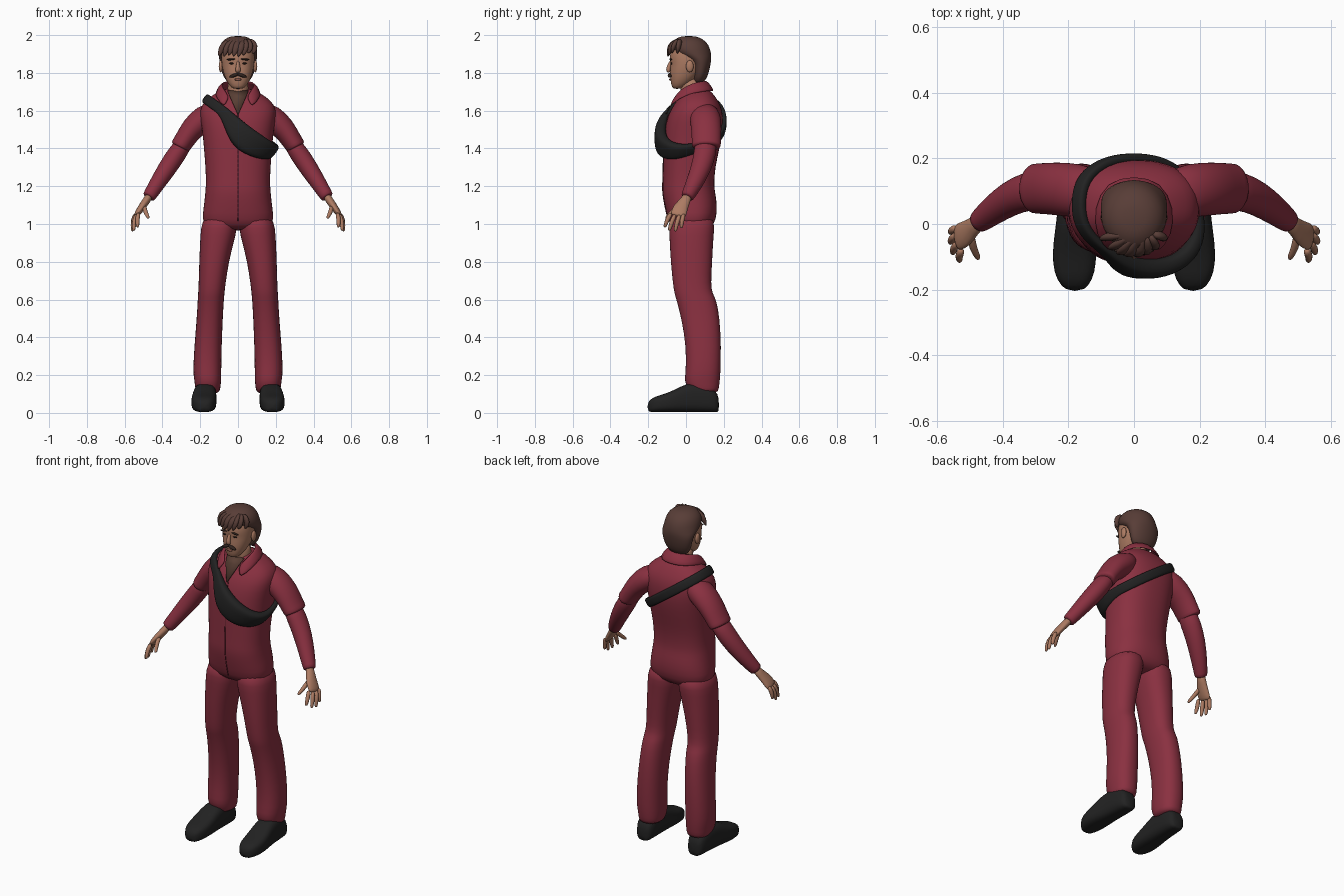
import bpy, bmesh, math, random
from mathutils import Vector as V, Matrix
from mathutils.bvhtree import BVHTree

random.seed(4)

def mat(name, r, g, b):
    m = bpy.data.materials.new(name)
    m.diffuse_color = (r, g, b, 1)
    return m

RED = mat("maroon_cloth", .255, .03, .052)
SEAM = mat("dark_maroon", .10, .012, .022)
SKIN = mat("skin", .42, .20, .125)
LIP = mat("lip", .30, .11, .08)
HAIR = mat("brown_hair", .098, .047, .038)
DARK = mat("dark_brown", .03, .017, .013)
SHIRT = mat("undershirt", .10, .05, .035)
BLACK = mat("black", .016, .016, .016)

def finish(name, bm, material, mirror=False, sub=1, solid=0):
    bmesh.ops.recalc_face_normals(bm, faces=bm.faces)
    me = bpy.data.meshes.new(name)
    bm.to_mesh(me)
    bm.free()
    me.materials.append(material)
    me.shade_smooth()
    ob = bpy.data.objects.new(name, me)
    bpy.context.collection.objects.link(ob)
    if mirror:
        ob.modifiers.new("mirror", 'MIRROR').use_clip = False
    if solid:
        s = ob.modifiers.new("thickness", 'SOLIDIFY')
        s.thickness, s.offset = solid, 0
    if sub:
        s = ob.modifiers.new("smooth", 'SUBSURF')
        s.levels = s.render_levels = sub
    return ob

def loft(name, rings, material, p=2.0, n=20, closed=False, **kw):
    """Skin superellipse rings given as (centre, half-axis u, half-axis v)."""
    bm = bmesh.new()
    loops = []
    for c, u, v in rings:
        loop = []
        for k in range(n):
            a = 2 * math.pi * (k + .5) / n
            ca, sa = math.cos(a), math.sin(a)
            loop.append(bm.verts.new(c + u * math.copysign(abs(ca) ** (2 / p), ca)
                                     + v * math.copysign(abs(sa) ** (2 / p), sa)))
        loops.append(loop)
    pairs = list(zip(loops, loops[1:])) + ([(loops[-1], loops[0])] if closed else [])
    for a, b in pairs:
        for k in range(n):
            bm.faces.new((a[k], a[(k + 1) % n], b[(k + 1) % n], b[k]))
    if not closed:
        bm.faces.new(loops[0])
        bm.faces.new(loops[-1])
    return finish(name, bm, material, **kw)

def stack(name, rows, material, **kw):
    """Rows: z, x min, x max, y front, y back."""
    return loft(name, [(V(((a + b) / 2, (f + k) / 2, z)), V(((b - a) / 2, 0, 0)),
                        V((0, (k - f) / 2, 0))) for z, a, b, f, k in rows], material, **kw)

def tube(name, rows, material, ref=(0, 1, 0), **kw):
    """Rows: centre point, half width, half width along ref."""
    pts = [V(r[0]) for r in rows]
    rings = []
    for i, (_, ru, rv) in enumerate(rows):
        t = (pts[min(i + 1, len(pts) - 1)] - pts[max(i - 1, 0)]).normalized()
        u = t.cross(V(ref)).normalized()
        rings.append((pts[i], u * ru, u.cross(t) * rv))
    return loft(name, rings, material, **kw)

def blob(name, loc, size, material, rot=0, mirror=False):
    bm = bmesh.new()
    bmesh.ops.create_uvsphere(bm, u_segments=16, v_segments=10, radius=1, matrix=
        Matrix.Translation(loc) @ Matrix.Rotation(rot, 4, 'Y') @ Matrix.Diagonal((*size, 1)))
    return finish(name, bm, material, mirror=mirror, sub=0)

def sheet(name, rows, material, **kw):
    """Grid of quads between rows of points."""
    bm = bmesh.new()
    g = [[bm.verts.new(q) for q in r] for r in rows]
    for a, b in zip(g, g[1:]):
        for k in range(len(a) - 1):
            bm.faces.new((a[k], a[k + 1], b[k + 1], b[k]))
    return finish(name, bm, material, **kw)

# torso of the coverall, hips to neck
torso = stack("torso", [(z, -x, x, f, b) for z, x, f, b in [
    (.965, .10, -.04, .10), (.99, .19, -.088, .15), (1.06, .187, -.105, .166),
    (1.13, .177, -.12, .162), (1.18, .173, -.126, .152), (1.22, .17, -.124, .15),
    (1.30, .173, -.122, .155), (1.40, .181, -.12, .178), (1.50, .19, -.115, .197),
    (1.58, .205, -.096, .197), (1.63, .195, -.066, .183), (1.665, .16, -.042, .162),
    (1.695, .115, -.025, .14), (1.72, .07, -.005, .11)]], RED, p=2.4, n=28)
bpy.context.view_layer.update()
bvh = BVHTree.FromObject(torso, bpy.context.evaluated_depsgraph_get())

# trouser legs
stack("trouser_leg", [
    (1.05, .01, .18, -.085, .15), (.98, .002, .198, -.092, .152), (.90, .022, .202, -.087, .144),
    (.80, .048, .206, -.082, .14), (.68, .066, .209, -.07, .132), (.63, .071, .212, -.062, .142),
    (.60, .074, .214, -.052, .162), (.50, .08, .219, -.025, .18), (.35, .086, .232, 0, .187),
    (.22, .088, .239, -.002, .184), (.17, .088, .232, -.01, .18), (.13, .093, .226, .008, .175),
    (.10, .098, .222, .025, .168)], RED, p=2.3, mirror=True)

# shoes, lofted heel to toe
loft("shoe", [(V((x, y, h / 2 + .004)), V((w, 0, 0)), V((0, 0, h / 2))) for y, x, w, h in [
    (.175, .17, .03, .07), (.16, .17, .052, .12), (.08, .172, .058, .16), (.0, .176, .062, .152),
    (-.06, .18, .067, .118), (-.12, .182, .067, .094), (-.17, .181, .056, .082),
    (-.205, .18, .028, .055)]], BLACK, p=3, mirror=True)

# short oversleeves and long undersleeves
tube("short_sleeve", [((.10, .09, 1.61), .05, .07), ((.175, .103, 1.563), .075, .085),
    ((.245, .108, 1.505), .062, .081), ((.285, .108, 1.44), .054, .078),
    ((.305, .108, 1.412), .054, .077), ((.308, .108, 1.405), .05, .073)], RED, mirror=True)
tube("forearm_sleeve", [((.27, .108, 1.45), .045, .06), ((.325, .1, 1.37), .052, .06),
    ((.375, .08, 1.295), .05, .054), ((.43, .042, 1.21), .042, .046),
    ((.468, .01, 1.15), .036, .036), ((.475, .005, 1.14), .034, .034)], RED, mirror=True)

# hands with four fingers and a thumb
tube("palm", [((.465, .012, 1.155), .022, .026), ((.488, -.006, 1.12), .021, .028),
    ((.512, -.03, 1.085), .02, .042), ((.535, -.04, 1.052), .016, .043),
    ((.541, -.044, 1.04), .01, .036)], SKIN, mirror=True, n=14)
for nm, a, b in [("index", (.525, -.077, 1.062), (.532, -.114, .982)),
                 ("middle", (.537, -.056, 1.054), (.553, -.09, .964)),
                 ("ring", (.543, -.032, 1.052), (.560, -.058, .96)),
                 ("little", (.542, -.01, 1.056), (.560, -.026, .978)),
                 ("thumb", (.497, -.03, 1.10), (.474, -.108, 1.03))]:
    a, b = V(a), V(b)
    m = a.lerp(b, .5) + V((.006, -.004, 0))
    tube(nm + "_finger", [(a, .0135, .0135), (m, .013, .013), (a.lerp(b, .88), .0105, .0105),
                          (b, .006, .006)], SKIN, n=8, mirror=True)

# collar, undershirt opening and front seam
half = [((.042, -.056, 1.672), (.072, -.092, 1.612)), ((.076, -.025, 1.715), (.118, -.035, 1.668)),
        ((.088, .03, 1.745), (.122, .05, 1.695)), ((.06, .085, 1.757), (.085, .13, 1.705))]
collar = half + [((0, .107, 1.758), (0, .15, 1.703))] + [
    tuple((-x, y, z) for x, y, z in pair) for pair in reversed(half)]
sheet("collar", [(t, V(t).lerp(V(b), .5) + V((0, 0, .008)), b) for t, b in collar], RED, solid=.012)
sheet("undershirt", [((-.055, -.02, 1.705), (.055, -.02, 1.705)),
    ((-.042, -.056, 1.672), (.042, -.056, 1.672)), ((-.002, -.105, 1.582), (.002, -.105, 1.582))],
    SHIRT, sub=0, solid=.006)
seam = []
for i in range(25):
    z = 1.58 - i * .0235
    hit = bvh.ray_cast(V((0, -1, z)), V((0, 1, 0)))[0]
    seam.append((hit + V((-.002, -.001, 0)), hit + V((.002, -.001, 0))))
sheet("front_seam", seam, SEAM, sub=0, solid=.003)

# chest bag and strap wrapped round the torso on a slanted loop
along, up, rings = V((.81, 0, -.586)), V((.586, 0, .81)), []
for k in range(56):
    a = 2 * math.pi * k / 56
    d = along * math.cos(a) + V((0, -1, 0)) * math.sin(a)
    bag = max(0, 1 - abs((math.degrees(a) + 180) % 360 - 180 - 62) / 78)
    bag = bag * bag * (3 - 2 * bag)
    c = V((0, .04, 1.54)) - up * (.05 * bag)
    hit = bvh.ray_cast(c + d * 1.0, -d)[0]
    rings.append((hit + d * (.006 + .016 * bag), d * (.015 + .022 * bag),
                  up * (.027 + .042 * bag)))
loft("chest_bag", rings, BLACK, p=3.2, n=12, closed=True)

# neck and head
tube("neck", [((0, .04, 1.64), .062, .062), ((0, .03, 1.70), .056, .058),
              ((0, .02, 1.78), .056, .06)], SKIN)
stack("head", [(z, -x, x, f, b) for z, x, f, b in [
    (1.715, .022, -.066, -.03), (1.727, .042, -.076, 0), (1.765, .066, -.084, .05),
    (1.81, .081, -.086, .09), (1.845, .087, -.081, .1), (1.87, .088, -.087, .105),
    (1.91, .088, -.085, .105), (1.95, .075, -.065, .09), (1.975, .04, -.03, .05)]],
    SKIN, p=2.2, n=24)
tube("nose", [((0, -.078, 1.865), .007, .008), ((0, -.088, 1.84), .01, .011),
              ((0, -.096, 1.815), .016, .014), ((0, -.088, 1.802), .014, .008)], SKIN, n=10)
blob("ear", (.091, .02, 1.835), (.011, .02, .032), SKIN, mirror=True)
blob("eye", (.034, -.077, 1.85), (.013, .005, .005), DARK, mirror=True)
blob("eyebrow", (.037, -.081, 1.872), (.024, .007, .005), DARK, rot=.1, mirror=True)
blob("moustache", (.02, -.086, 1.787), (.027, .011, .009), DARK, rot=.35, mirror=True)
blob("lower_lip", (0, -.083, 1.765), (.02, .007, .006), LIP)

# hair cap with fringe and crown locks
stack("hair", [(z, -x, x, f, b) for z, x, f, b in [
    (1.74, .05, .04, .09), (1.78, .08, .036, .115), (1.83, .093, .034, .128),
    (1.875, .101, .015, .135), (1.90, .104, -.075, .135), (1.95, .098, -.088, .122),
    (1.98, .072, -.06, .09), (1.996, .035, -.02, .05)]], HAIR, n=24)
for i in range(8):
    x = -.09 + i * .0257
    y = .02 - .113 * math.sqrt(1 - (x / .108) ** 2)
    tube("fringe_lock", [((x * .4 + .02, -.03, 1.975), .016, .012),
        ((x * .85 + .008, y * .85, 1.955), .022, .016), ((x, y, 1.925), .02, .013),
        ((x - .012, y - .004, 1.893 + random.uniform(-.012, .012)), .005, .004)],
        HAIR, n=8, ref=(.2, 1, .4))
for i in range(6):
    a = .5 + i * .45
    dx, dy = math.cos(a), math.sin(a)
    tube("crown_lock", [((dx * .02, .02 + dy * .02, 1.985), .015, .008),
        ((dx * .06, .02 + dy * .065, 1.972), .026, .013),
        ((dx * .092, .02 + dy * .1, 1.93), .024, .01),
        ((dx * .102, .02 + dy * .112, 1.88), .006, .004)], HAIR, n=8, ref=(dx, dy, .6))
